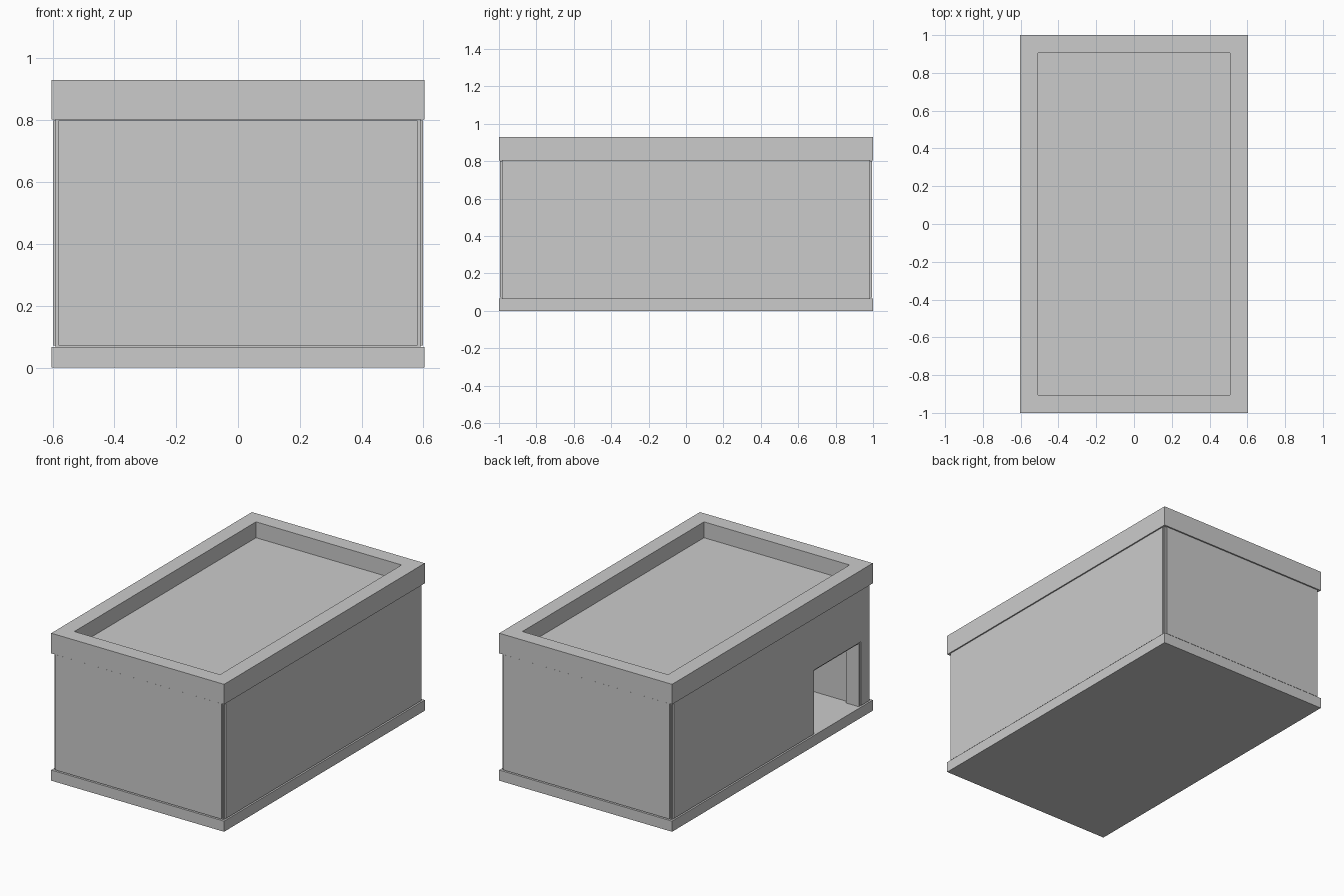
import bpy, bmesh

if "Cube" in bpy.data.objects:
    bpy.data.objects.remove(bpy.data.objects["Cube"])


def finish(name, bm):
    bmesh.ops.recalc_face_normals(bm, faces=bm.faces)
    mesh = bpy.data.meshes.new(name)
    bm.to_mesh(mesh)
    bm.free()
    obj = bpy.data.objects.new(name, mesh)
    bpy.context.collection.objects.link(obj)
    return obj


def box(name, x, y, z):
    """Box from (min, max) ranges."""
    bm = bmesh.new()
    bmesh.ops.create_cube(bm, size=1)
    for v in bm.verts:
        v.co = [r[0] if c < 0 else r[1] for c, r in zip(v.co, (x, y, z))]
    return finish(name, bm)


def ring(name, outer, inner, z0, z1):
    """Rectangular frame from half sizes."""
    bm = bmesh.new()
    corners = ((-1, -1), (1, -1), (1, 1), (-1, 1))
    loops = [[bm.verts.new((sx * h[0], sy * h[1], z)) for sx, sy in corners]
             for h, z in ((outer, z0), (outer, z1), (inner, z1), (inner, z0))]
    for a in range(4):
        p, q = loops[a], loops[(a + 1) % 4]
        for i in range(4):
            j = (i + 1) % 4
            bm.faces.new((p[i], p[j], q[j], q[i]))
    return finish(name, bm)


def cut(obj, x, y, z):
    """Cut a box-shaped opening."""
    cutter = box("cutter", x, y, z)
    cutter.hide_render = True
    mod = obj.modifiers.new("opening", 'BOOLEAN')
    mod.operation = 'DIFFERENCE'
    mod.solver = 'EXACT'
    mod.object = cutter
    bpy.context.view_layer.objects.active = obj
    bpy.ops.object.modifier_apply(modifier=mod.name)
    bpy.data.objects.remove(cutter)


BASE, EAVE = 0.067, 0.803

# Floor slab, roof slab and parapet
box("floor_slab", (-0.603, 0.603), (-1, 1), (0, BASE))
ring("roof_parapet", (0.603, 1.0), (0.508, 0.905), EAVE, 0.93)
box("roof_slab", (-0.508, 0.508), (-0.905, 0.905), (EAVE, 0.83))

# Hollow wall core with the doorway on the left side
walls = ring("wall_core", (0.59, 0.985), (0.5, 0.9), BASE, EAVE)
cut(walls, (-0.7, -0.4), (-0.88, -0.43), (0.0, 0.465))

# Thin raised cladding panels, leaving notched corners
PANEL_Z = (0.072, 0.80)
for s, end, side in ((-1, "front", "left"), (1, "back", "right")):
    box(end + "_panel", (-0.58, 0.58), sorted((s * 0.985, s * 0.995)), PANEL_Z)
    panel = box(side + "_panel", sorted((s * 0.59, s * 0.598)), (-0.975, 0.975), PANEL_Z)
    if side == "left":
        cut(panel, (-0.7, -0.4), (-0.89, -0.42), (0.0, 0.475))
